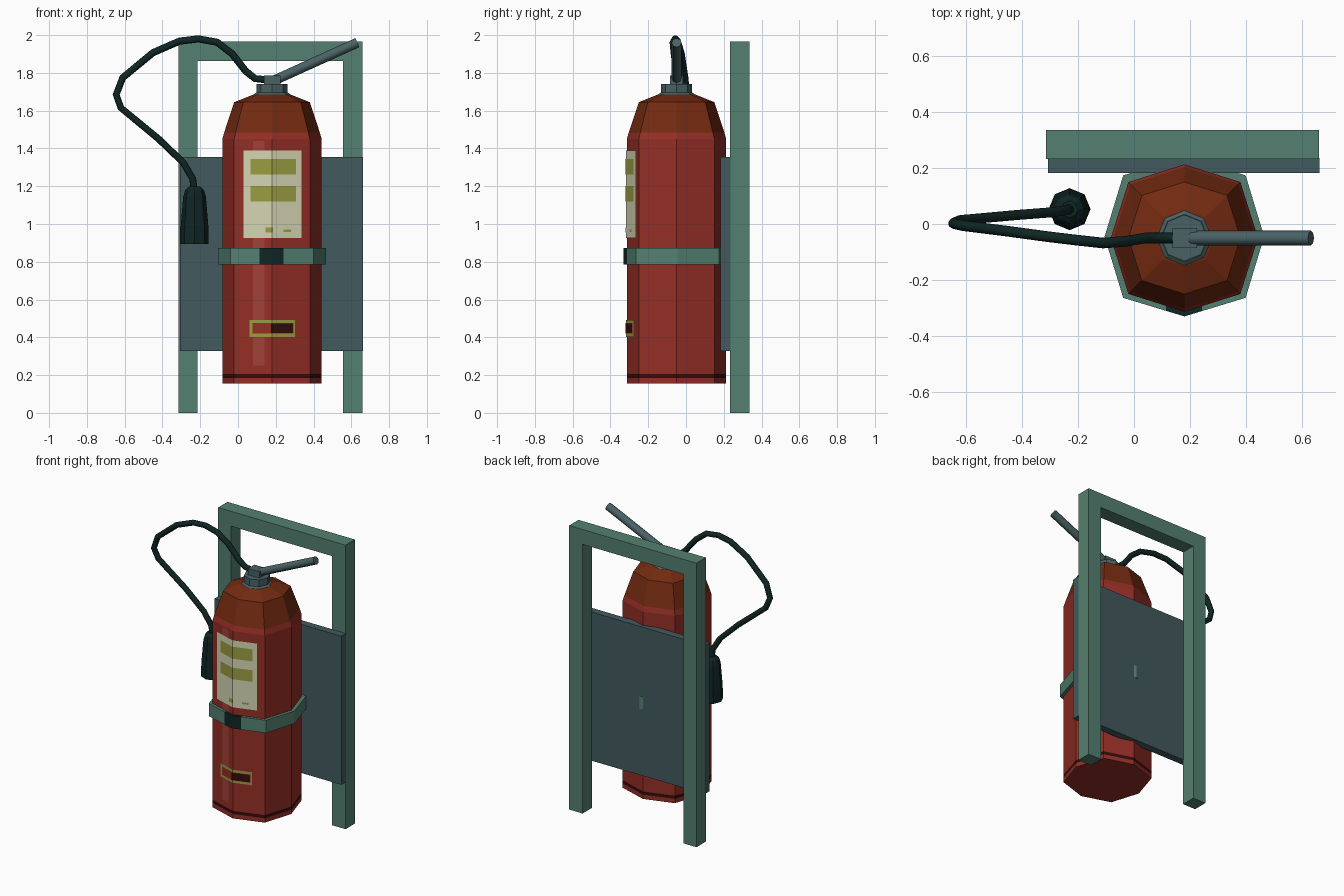
import bpy, bmesh, math

if "Cube" in bpy.data.objects:
    bpy.data.objects.remove(bpy.data.objects["Cube"])


def mat(name, r, g, b):
    lin = [((c / 255 + 0.055) / 1.055) ** 2.4 if c > 10 else c / 255 / 12.92 for c in (r, g, b)]
    m = bpy.data.materials.new(name)
    m.diffuse_color = (*lin, 1)
    m.use_nodes = True
    m.node_tree.nodes["Principled BSDF"].inputs["Base Color"].default_value = m.diffuse_color
    return m


GREEN = mat("frame_green", 84, 128, 112)
SLATE = mat("plate_slate", 66, 90, 93)
METAL = mat("valve_metal", 74, 98, 101)
RED = mat("body_red", 148, 46, 37)
SHINE = mat("light_red", 160, 66, 55)
BROWN = mat("shoulder_brown", 115, 42, 16)
DARK = mat("stripe_dark", 52, 11, 11)
CREAM = mat("label_cream", 212, 213, 178)
OLIVE = mat("label_olive", 154, 156, 66)
RUBBER = mat("hose_black", 15, 38, 36)


def finish(name, bm, *mats):
    me = bpy.data.meshes.new(name)
    bm.to_mesh(me)
    bm.free()
    for m in mats:
        me.materials.append(m)
    ob = bpy.data.objects.new(name, me)
    bpy.context.collection.objects.link(ob)
    return ob


def box(name, x0, x1, y0, y1, z0, z1, m):
    bm = bmesh.new()
    bmesh.ops.create_cube(bm, size=1)
    for v in bm.verts:
        v.co = ((x0 + x1) / 2 + v.co.x * (x1 - x0), (y0 + y1) / 2 + v.co.y * (y1 - y0),
                (z0 + z1) / 2 + v.co.z * (z1 - z0))
    return finish(name, bm, m)


def octagon_rings(cx, cy, profile, diag=1.0, closed=False):
    """Eight-sided stack of rings from (radius, z); diag scales the diagonal corners."""
    bm = bmesh.new()
    rings = []
    for r, z in profile:
        ring = []
        for i in range(8):
            a, k = i * math.pi / 4, r * (diag if i % 2 else 1)
            ring.append(bm.verts.new((cx + k * math.cos(a), cy + k * math.sin(a), z)))
        rings.append(ring)
    pairs = list(zip(rings, rings[1:]))
    if closed:
        pairs.append((rings[-1], rings[0]))
    else:
        bm.faces.new(rings[0][::-1])
        bm.faces.new(rings[-1])
    for a, b in pairs:
        for i in range(8):
            j = (i + 1) % 8
            bm.faces.new((a[i], a[j], b[j], b[i]))
    bmesh.ops.recalc_face_normals(bm, faces=bm.faces)
    return bm


def tube(name, pts, radius, m):
    cu = bpy.data.curves.new(name, 'CURVE')
    cu.dimensions = '3D'
    cu.bevel_depth = radius
    cu.bevel_resolution = 2
    cu.use_fill_caps = True
    sp = cu.splines.new('POLY')
    sp.points.add(len(pts) - 1)
    for p, co in zip(sp.points, pts):
        p.co = (*co, 1)
    cu.materials.append(m)
    ob = bpy.data.objects.new(name, cu)
    bpy.context.collection.objects.link(ob)
    bpy.ops.object.select_all(action='DESELECT')
    ob.select_set(True)
    bpy.context.view_layer.objects.active = ob
    bpy.ops.object.convert(target='MESH')


CX, CY = 0.18, -0.05

# Stand: two posts, top rail and back plate
box("left_post", -0.315, -0.215, 0.233, 0.335, 0, 1.965, GREEN)
box("right_post", 0.557, 0.66, 0.233, 0.335, 0, 1.965, GREEN)
box("top_rail", -0.215, 0.557, 0.233, 0.335, 1.862, 1.965, GREEN)
box("back_plate", -0.308, 0.663, 0.183, 0.235, 0.327, 1.355, SLATE)

# Cylinder body, coloured by height
bm = octagon_rings(CX, CY, [(0.263, 0.155), (0.263, 0.185), (0.263, 0.207), (0.263, 1.45),
                            (0.253, 1.485), (0.2, 1.645), (0.1, 1.685)], 1.075)
for f in bm.faces:
    z = f.calc_center_median().z
    f.material_index = 1 if z > 1.48 else 2 if 0.186 < z < 0.206 else 0
finish("cylinder_body", bm, RED, BROWN, DARK)

# Strap around the body with a dark buckle at the front
bm = octagon_rings(CX, CY + 0.005, [(0.255, 0.785), (0.285, 0.785), (0.285, 0.873), (0.255, 0.873)],
                   1.085, closed=True)
for x in (0.115, 0.242):
    bmesh.ops.bisect_plane(bm, geom=bm.verts[:] + bm.edges[:] + bm.faces[:],
                           plane_co=(x, 0, 0), plane_no=(1, 0, 0))
for f in bm.faces:
    c = f.calc_center_median()
    f.material_index = int(0.115 < c.x < 0.242 and c.y < -0.2)
finish("strap", bm, GREEN, RUBBER)


# Painted labels that follow the two front facets
def label(name, x0, x1, z0, z1, layer, m):
    bm = bmesh.new()
    xs = [x0] + ([CX] if x0 < CX < x1 else []) + [x1]
    cols = []
    for x in xs:
        y = -0.313 + 0.315 * abs(x - CX) - 0.002 * layer
        cols.append([bm.verts.new((x, y, z)) for z in (z0, z1)])
    for a, b in zip(cols, cols[1:]):
        bm.faces.new((a[0], b[0], b[1], a[1]))
    finish(name, bm, m)


label("shine_strip", 0.08, 0.14, 0.25, 1.44, 1, SHINE)
label("main_label", 0.03, 0.335, 0.925, 1.388, 2, CREAM)
label("label_upper_block", 0.065, 0.307, 1.262, 1.345, 3, OLIVE)
label("label_lower_block", 0.065, 0.307, 1.12, 1.2, 3, OLIVE)
label("label_left_mark", 0.145, 0.185, 0.955, 0.982, 3, OLIVE)
label("label_right_mark", 0.24, 0.28, 0.957, 0.97, 3, OLIVE)
label("small_label_border", 0.06, 0.303, 0.403, 0.493, 2, OLIVE)
label("small_label_inner", 0.077, 0.295, 0.42, 0.477, 3, RED)
label("small_label_dark", 0.175, 0.292, 0.423, 0.474, 4, DARK)

# Valve: flange, collar, block and lever
finish("valve_flange", octagon_rings(CX, CY, [(0.105, 1.672), (0.105, 1.68), (0.085, 1.695)]), METAL)
finish("valve_collar", octagon_rings(CX, CY, [(0.083, 1.685), (0.083, 1.742)]), METAL)
box("valve_block", 0.137, 0.225, -0.085, -0.015, 1.735, 1.785, METAL)
tube("lever", [(0.18, -0.05, 1.755), (0.632, -0.05, 1.96)], 0.026, METAL)

# Hose and nozzle
tube("hose", [(0.18, -0.05, 1.76), (0.09, -0.05, 1.77), (0.04, -0.05, 1.81), (-0.03, -0.062, 1.90),
              (-0.11, -0.068, 1.962), (-0.21, -0.057, 1.98), (-0.31, -0.045, 1.968),
              (-0.45, -0.026, 1.907), (-0.61, -0.006, 1.775), (-0.645, 0.002, 1.685),
              (-0.62, 0.014, 1.615), (-0.42, 0.032, 1.45), (-0.29, 0.042, 1.325),
              (-0.24, 0.05, 1.24), (-0.23, 0.053, 1.17)], 0.019, RUBBER)
finish("nozzle", octagon_rings(-0.23, 0.053, [(0.075, 0.895), (0.073, 0.99), (0.06, 1.145),
                                              (0.05, 1.18), (0.03, 1.198)]), RUBBER)
